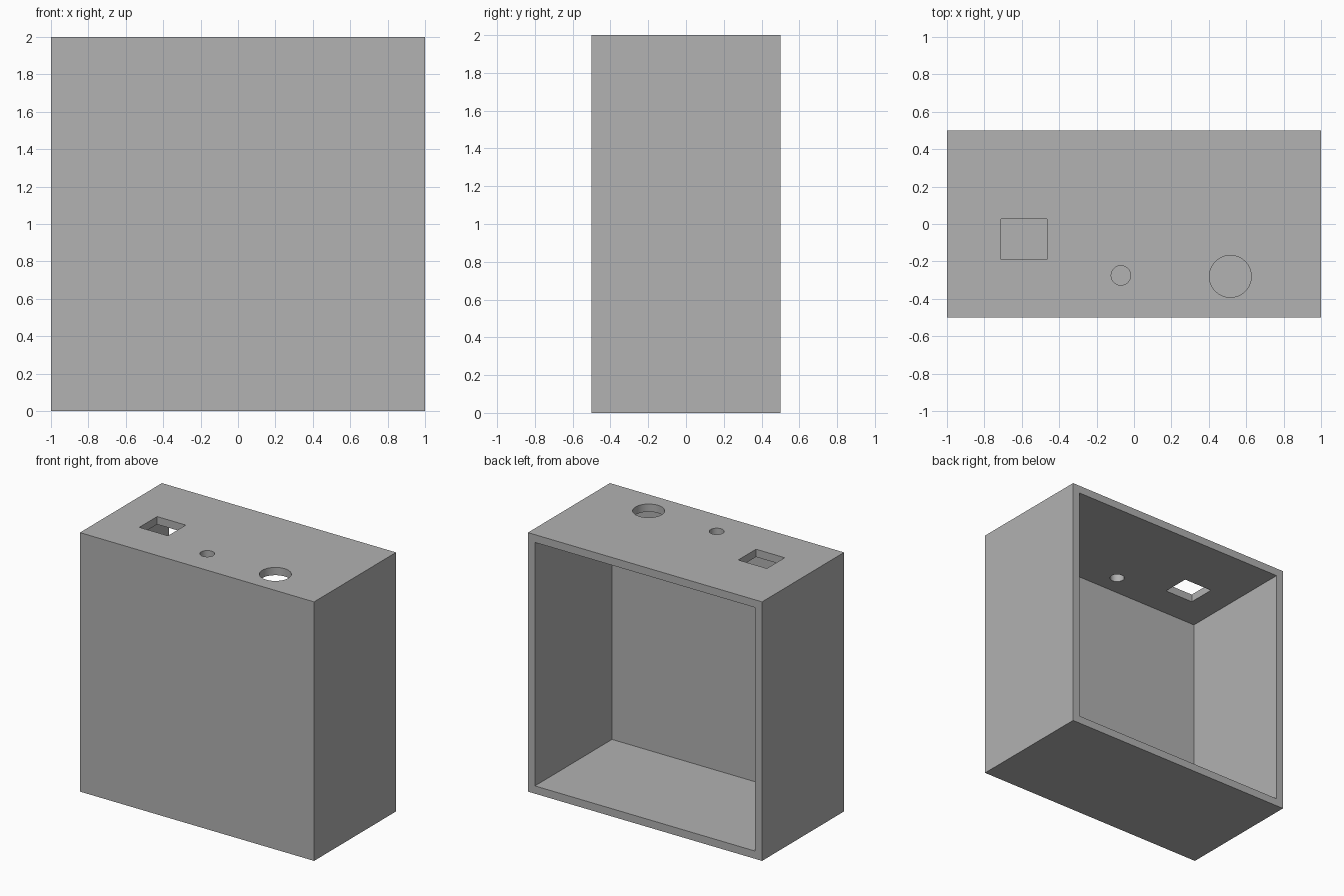
import bpy

if "Cube" in bpy.data.objects:
    bpy.data.objects.remove(bpy.data.objects["Cube"], do_unlink=True)

WALL = 0.06

grey = bpy.data.materials.new("plain grey")
grey.use_nodes = True
colour = (0.445, 0.445, 0.445, 1)
grey.diffuse_color = colour
grey.node_tree.nodes["Principled BSDF"].inputs["Base Color"].default_value = colour


def box(name, low, high):
    """Box between two opposite corners."""
    centre = [(a + b) / 2 for a, b in zip(low, high)]
    bpy.ops.mesh.primitive_cube_add(size=1, location=centre)
    ob = bpy.context.object
    ob.name = name
    ob.scale = [b - a for a, b in zip(low, high)]
    bpy.ops.object.transform_apply(location=False, rotation=False, scale=True)
    ob.data.materials.append(grey)
    return ob


def round_cutter(name, x, y, radius):
    bpy.ops.mesh.primitive_cylinder_add(vertices=64, radius=radius, depth=0.4, location=(x, y, 2))
    ob = bpy.context.object
    ob.name = name
    ob.data.materials.append(grey)
    return ob


# Square enclosure, hollowed from the open back
enclosure = box("enclosure", (-1, -0.5, 0), (1, 0.5, 2))
cutters = [
    box("cavity_cutter", (-1 + WALL, -0.5 + WALL, WALL), (1 - WALL, 0.7, 2 - WALL)),
    # Openings through the top panel
    box("switch_cutter", (-0.71, -0.19, 1.8), (-0.465, 0.027, 2.2)),
    round_cutter("small_hole_cutter", -0.07, -0.275, 0.052),
    round_cutter("large_hole_cutter", 0.515, -0.28, 0.112),
]

for cutter in cutters:
    cutter.hide_render = True
    bpy.context.view_layer.objects.active = enclosure
    cut = enclosure.modifiers.new(cutter.name, "BOOLEAN")
    cut.operation = "DIFFERENCE"
    cut.solver = "EXACT"
    cut.object = cutter
    bpy.ops.object.modifier_apply(modifier=cut.name)
    bpy.data.objects.remove(cutter, do_unlink=True)

# Keep the hole walls smooth and every edge crisp
bpy.ops.object.select_all(action="DESELECT")
enclosure.select_set(True)
bpy.context.view_layer.objects.active = enclosure
bpy.ops.object.shade_smooth_by_angle()
